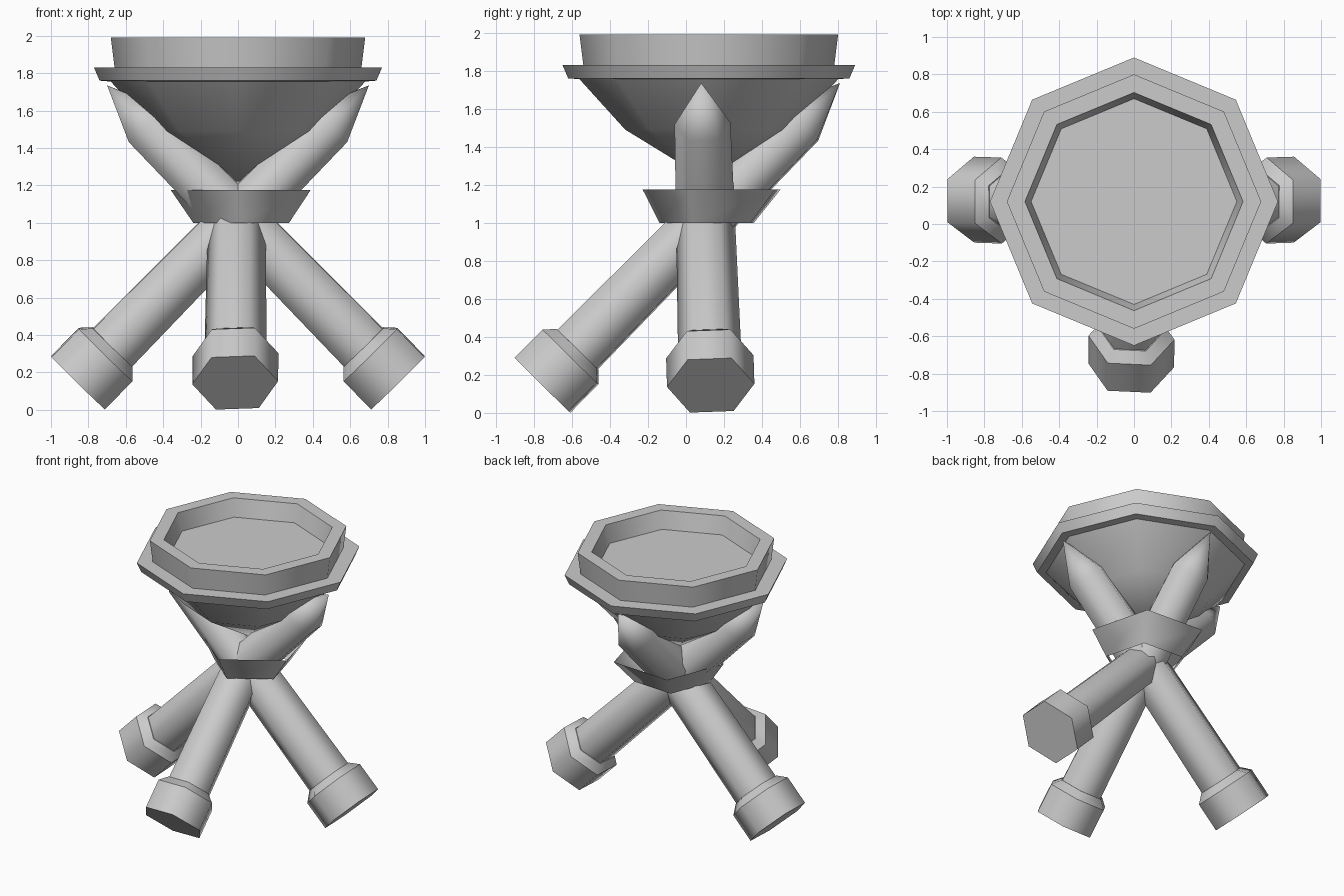
import bpy, bmesh, math
from mathutils import Vector, Matrix

cube = bpy.data.objects.get("Cube")
if cube:
    bpy.data.objects.remove(cube)

grey = bpy.data.materials.new("plain_grey")
grey.use_nodes = True
grey.diffuse_color = (0.6, 0.6, 0.6, 1)
grey.node_tree.nodes["Principled BSDF"].inputs["Base Color"].default_value = (0.6, 0.6, 0.6, 1)


def lathe(name, profile, sides, matrix, turn=0.0):
    """Turn (radius, height, sharp) points around local z; smooth between sharp rings."""
    bm = bmesh.new()
    rings = []
    for radius, height, sharp in profile:
        count = sides if radius > 0 else 1
        rings.append([bm.verts.new((radius * math.cos(turn + math.tau * i / sides),
                                    radius * math.sin(turn + math.tau * i / sides),
                                    height)) for i in range(count)])
    for low, high in zip(rings, rings[1:]):
        for i in range(sides):
            j = (i + 1) % sides
            corners = [low[i % len(low)], low[j % len(low)],
                       high[j % len(high)], high[i % len(high)]]
            bm.faces.new(list(dict.fromkeys(corners))).smooth = True
    for ring, (radius, height, sharp) in zip(rings, profile):
        if sharp and len(ring) > 1:
            for i in range(sides):
                edge = bm.edges.get((ring[i], ring[(i + 1) % sides]))
                edge.smooth = False
    bmesh.ops.recalc_face_normals(bm, faces=bm.faces)
    mesh = bpy.data.meshes.new(name)
    bm.to_mesh(mesh)
    bm.free()
    mesh.materials.append(grey)
    obj = bpy.data.objects.new(name, mesh)
    obj.matrix_world = matrix
    bpy.context.collection.objects.link(obj)
    return obj


# Octagonal basin: pointed bowl, flange, raised rim and sunken floor
lathe("basin", [(0, 1.22, False), (0.44, 1.49, False), (0.68, 1.755, True),
                (0.74, 1.76, True), (0.77, 1.83, True), (0.66, 1.83, True),
                (0.68, 1.99, True), (0.583, 1.99, True), (0.55, 1.86, True),
                (0, 1.86, False)], 8, Matrix.Translation((0, 0.12, 0)))

# Open five-sided binding around the crossing
collar = lathe("collar", [(0.27, 1.0, True), (0.394, 1.175, True)], 5,
               Matrix.Translation((0.022, 0.13, 0)), math.radians(-21.5))
for vert in collar.data.vertices:
    if vert.co.z > 1.1:
        vert.co.y += 0.035


def leg(name, start, tip, roll):
    """Hexagonal pole with a pointed top and a thick foot."""
    start, tip = Vector(start), Vector(tip)
    axis = (tip - start).normalized()
    side = axis.cross(Vector((0, 0, 1))).normalized()
    matrix = Matrix((side, axis.cross(side), axis)).transposed().to_4x4()
    matrix.translation = start
    length = (tip - start).length
    turn = math.radians(roll)
    lathe(name + "_foot", [(0, 0, False), (0.23, 0, True), (0.23, 0.21, True),
                           (0.172, 0.265, True), (0, 0.265, False)], 6, matrix, turn)
    lathe(name + "_pole", [(0.167, 0.2, True), (0.147, length - 0.297, False),
                           (0, length, False)], 6, matrix, turn)


# Two mirrored side legs and one front leg
for name, s in (("right_leg", 1), ("left_leg", -1)):
    leg(name, (-0.855 * s, 0.13, 0.145), (0.70 * s, 0.08, 1.735), 3 * s)
leg("front_leg", (-0.015, -0.755, 0.145), (0.0, 0.81, 1.735), -3)
